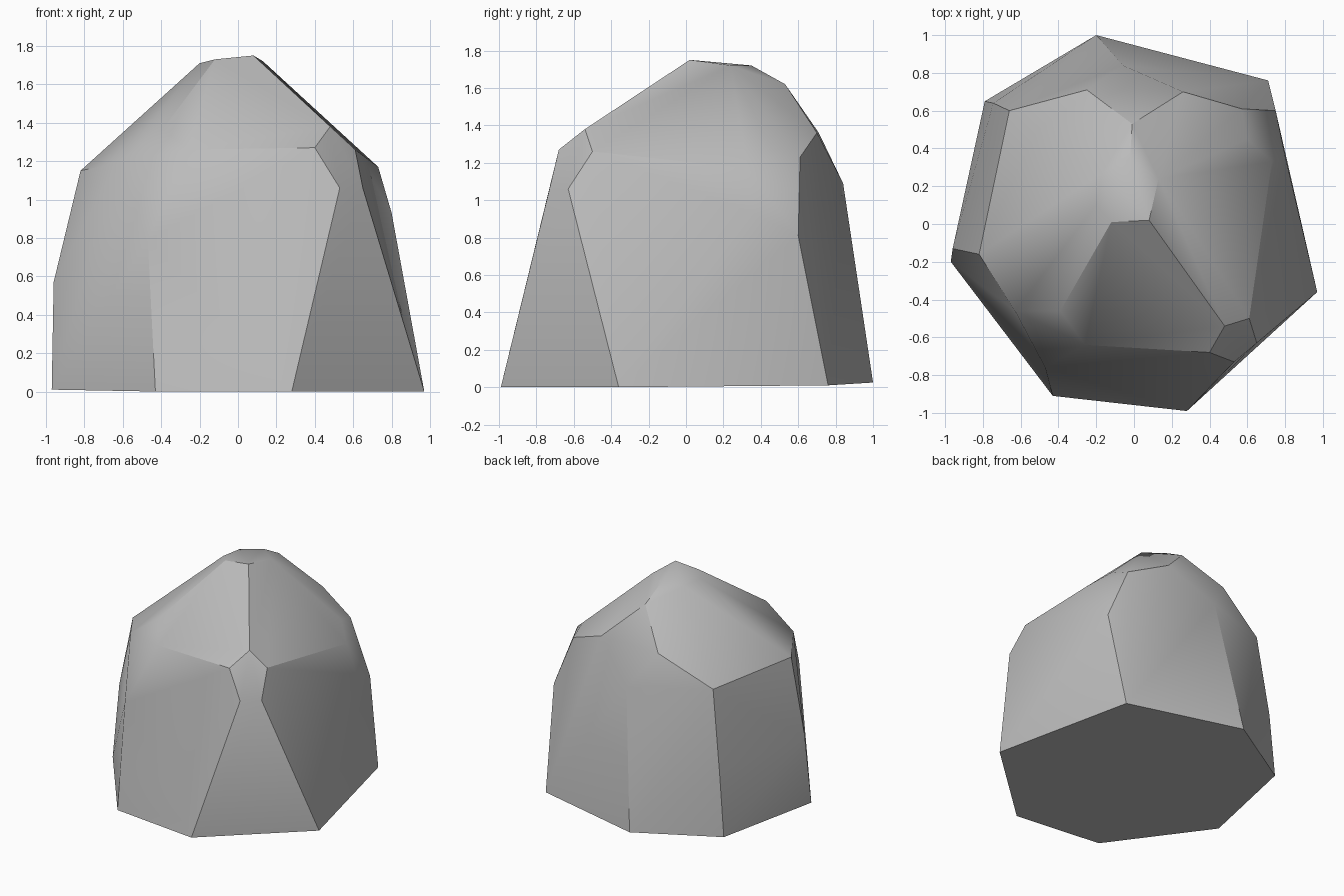
import bpy, bmesh, math

if "Cube" in bpy.data.objects:
    bpy.data.objects.remove(bpy.data.objects["Cube"])

# stone material
stone = bpy.data.materials.new("grey stone")
stone.diffuse_color = (0.5, 0.5, 0.5, 1)
stone.use_nodes = True
stone.node_tree.nodes["Principled BSDF"].inputs["Base Color"].default_value = stone.diffuse_color

# corner points of the chiselled boulder, ring by ring
foot = [(-.97, -.2, .01), (-.43, -.91, 0), (.28, -.99, 0), (.97, -.36, 0),
        (.71, .76, .01), (-.2, 1, .025), (-.79, .65, .01)]
waist = [(-.96, -.13, .57), (-.5, -.68, .92), (-.47, -.76, .79), (.53, -.73, 1.06),
         (.65, -.63, 1.06), (.80, .36, .93), (.75, .6, .81), (-.06, .84, 1.09),
         (-.745, .64, .51)]
shoulder = [(-.82, -.16, 1.15), (-.63, -.46, 1.19), (-.39, -.46, 1.37), (-.26, -.64, 1.26),
            (.4, -.68, 1.27), (.48, -.54, 1.38), (.61, -.5, 1.26), (.73, .33, 1.17),
            (.6, .45, 1.28), (.57, .61, 1.23), (.26, .7, 1.36), (-.25, .71, 1.36),
            (-.66, .6, 1.14)]
crown = [(-.01, .53, 1.62), (-.12, .01, 1.73), (.08, .02, 1.75), (.13, .24, 1.72),
         (-.02, .35, 1.72), (-.17, .27, 1.71), (-.2, .1, 1.71)]

# wrap a convex skin around the corners and merge nearly flat facets
bm = bmesh.new()
for p in foot + waist + shoulder + crown:
    bm.verts.new(p)
res = bmesh.ops.convex_hull(bm, input=bm.verts[:])
bmesh.ops.delete(bm, geom=[v for v in bm.verts if not v.link_faces], context='VERTS')
bmesh.ops.dissolve_limit(bm, angle_limit=math.radians(3), verts=bm.verts[:], edges=bm.edges[:])
bmesh.ops.recalc_face_normals(bm, faces=bm.faces[:])
me = bpy.data.meshes.new("boulder")
bm.to_mesh(me)
bm.free()
me.materials.append(stone)
rock = bpy.data.objects.new("boulder", me)
bpy.context.collection.objects.link(rock)

# soften shallow edges, keep chiselled ones sharp
bpy.context.view_layer.objects.active = rock
rock.select_set(True)
bpy.ops.object.shade_smooth_by_angle(angle=math.radians(30))
